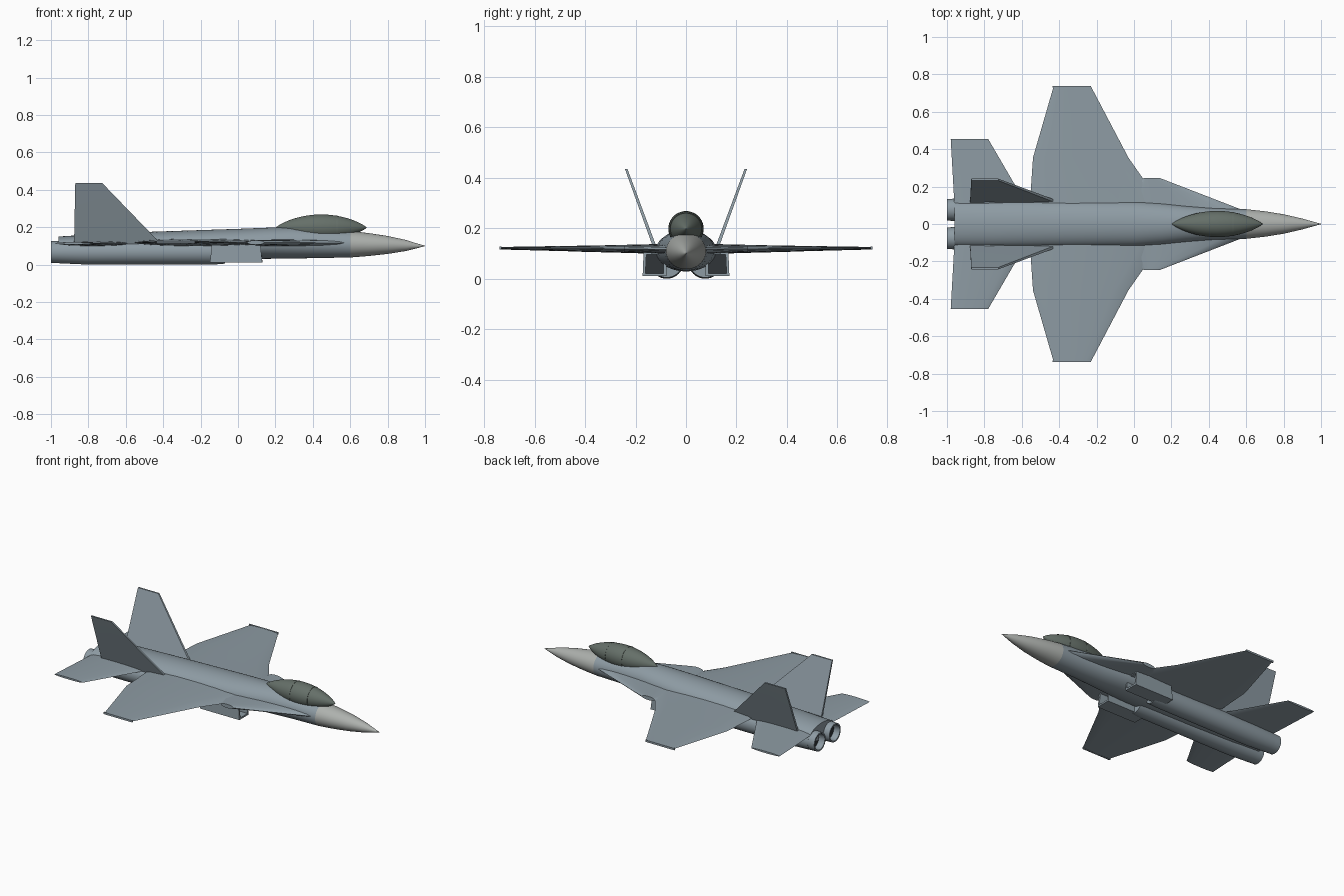
import bpy, bmesh
from math import sin, cos, pi, radians

if "Cube" in bpy.data.objects:
    bpy.data.objects.remove(bpy.data.objects["Cube"])


def material(name, rgb):
    m = bpy.data.materials.new(name)
    m.diffuse_color = (*rgb, 1)
    m.use_nodes = True
    m.node_tree.nodes["Principled BSDF"].inputs["Base Color"].default_value = m.diffuse_color
    return m


BODY = material("body_grey", (0.27, 0.33, 0.37))
PALE = material("nose_grey", (0.42, 0.44, 0.42))
GLASS = material("canopy_tint", (0.13, 0.16, 0.14))
DARK = material("dark_duct", (0.03, 0.035, 0.04))


def loft(name, rings, mat, mirror=False, caps=True):
    """Skin a list of equal-length point rings."""
    bm = bmesh.new()
    vs = [[bm.verts.new(p) for p in r] for r in rings]
    n = len(vs[0])
    for a, b in zip(vs, vs[1:]):
        for i in range(n):
            bm.faces.new((a[i], a[(i + 1) % n], b[(i + 1) % n], b[i]))
    if caps:
        bm.faces.new(vs[0])
        bm.faces.new(vs[-1])
    bmesh.ops.recalc_face_normals(bm, faces=bm.faces)
    me = bpy.data.meshes.new(name)
    bm.to_mesh(me)
    bm.free()
    ob = bpy.data.objects.new(name, me)
    bpy.context.collection.objects.link(ob)
    me.materials.append(mat)
    bpy.context.view_layer.objects.active = ob
    ob.select_set(True)
    bpy.ops.object.shade_smooth_by_angle(angle=radians(35))
    ob.select_set(False)
    if mirror:
        ob.modifiers.new("mirror", 'MIRROR').use_axis = (False, True, False)
    return ob


def ellipse(x, hy, zc, hz, y=0, n=40):
    return [(x, y + hy * cos(2 * pi * i / n), zc + hz * sin(2 * pi * i / n)) for i in range(n)]


def lens(lead, trail, half, y, z, lean=False, n=8):
    """Thin symmetric airfoil section; lean puts the thickness along y for fins."""
    pts = []
    for i in range(2 * n):
        a = pi * i / n
        x = (lead + trail) / 2 + (lead - trail) / 2 * cos(a)
        t = half * sin(a)
        pts.append((x, y + t, z) if lean else (x, y, z + t))
    return pts


def plate(lead, trail, half, y, z):
    """Rectangular section for flat-sided fins."""
    return [(lead, y - half, z), (lead, y + half, z), (trail, y + half, z), (trail, y - half, z)]


# Fuselage and nose cone: x, half width, centre z, half height
loft("fuselage", [ellipse(*s) for s in [
    (-0.96, 0.118, 0.100, 0.050), (-0.75, 0.122, 0.100, 0.063), (-0.45, 0.122, 0.104, 0.072),
    (0.0, 0.121, 0.110, 0.081), (0.15, 0.111, 0.114, 0.083), (0.28, 0.097, 0.116, 0.084),
    (0.42, 0.086, 0.114, 0.079), (0.6, 0.079, 0.109, 0.071)]], BODY)
loft("nose_cone", [ellipse(*s) for s in [
    (0.6, 0.079, 0.109, 0.071), (0.7, 0.068, 0.107, 0.061), (0.8, 0.052, 0.105, 0.048),
    (0.9, 0.029, 0.102, 0.029), (0.96, 0.012, 0.1, 0.012), (1.0, 0.001, 0.1, 0.001)]], PALE)


# Canopy and its two frame hoops
def canopy_radius(x):
    return 0.07 * max(1 - ((x - 0.445) / 0.243) ** 2, 0.0005) ** 0.85


xs = [0.445 - 0.243 * cos(pi * i / 20) for i in range(21)]
loft("canopy", [ellipse(x, canopy_radius(x), 0.198, canopy_radius(x)) for x in xs], GLASS)
for k, x in enumerate((0.41, 0.53)):
    r = canopy_radius(x) + 0.0015
    loft(f"canopy_hoop_{k + 1}", [ellipse(x + d, r, 0.198, r) for d in (-0.003, 0.003)], GLASS)

# Main wings, leading edge extensions and tailplanes
loft("wing", [lens(0.155, -0.558, 0.020, 0.09, 0.118),
              lens(-0.03, -0.54, 0.013, 0.355, 0.119),
              lens(-0.23, -0.43, 0.005, 0.735, 0.121)], BODY, True)
loft("wing_tip_rail", [plate(-0.23, -0.435, 0.004, 0.735, z) for z in (0.115, 0.127)], BODY, True)
loft("leading_edge_extension", [lens(0.58, -0.10, 0.018, 0.075, 0.116),
                                lens(0.14, 0.05, 0.012, 0.245, 0.118)], BODY, True)
loft("tailplane", [lens(-0.573, -0.96, 0.013, 0.10, 0.112),
                   lens(-0.78, -0.98, 0.006, 0.455, 0.114)], BODY, True)

# Canted tail fins
loft("tail_fin", [plate(-0.41, -0.876, 0.007, 0.118, 0.11),
                  plate(-0.44, -0.876, 0.007, 0.129, 0.14),
                  plate(-0.725, -0.87, 0.005, 0.237, 0.435)], BODY, True)

# Engine nacelles with hollow nozzles
EY, EZ = 0.076, 0.067
loft("engine_nacelle", [ellipse(x, r, EZ, r, EY) for x, r in
                        ((-0.07, 0.062), (-0.12, 0.066), (-0.80, 0.067), (-0.955, 0.060))], BODY, True)
loft("nozzle", [ellipse(x, r, EZ, r, EY) for x, r in
                ((-0.94, 0.060), (-1.0, 0.058), (-1.0, 0.049), (-0.957, 0.045))], BODY, True)
loft("nozzle_core", [ellipse(x, 0.047, EZ, 0.047, EY) for x in (-0.957, -0.96)], DARK, True)


# Box intakes with open mouths
def duct(x, inset, rake=0.0):
    y0, y1, z0, z1 = 0.078 + inset, 0.172 - inset, 0.010 + inset, 0.108 - inset
    return [(x + rake, y0, z0), (x + rake, y1, z0), (x - rake, y1 - 0.004, z1), (x - rake, y0, z1)]


loft("intake", [duct(-0.145, 0, -0.005), duct(0.125, 0, 0.005),
                duct(0.125, 0.011, 0.005), duct(0.03, 0.011)], BODY, True)
loft("intake_back", [duct(0.034, 0.011), duct(0.031, 0.011)], DARK, True)
